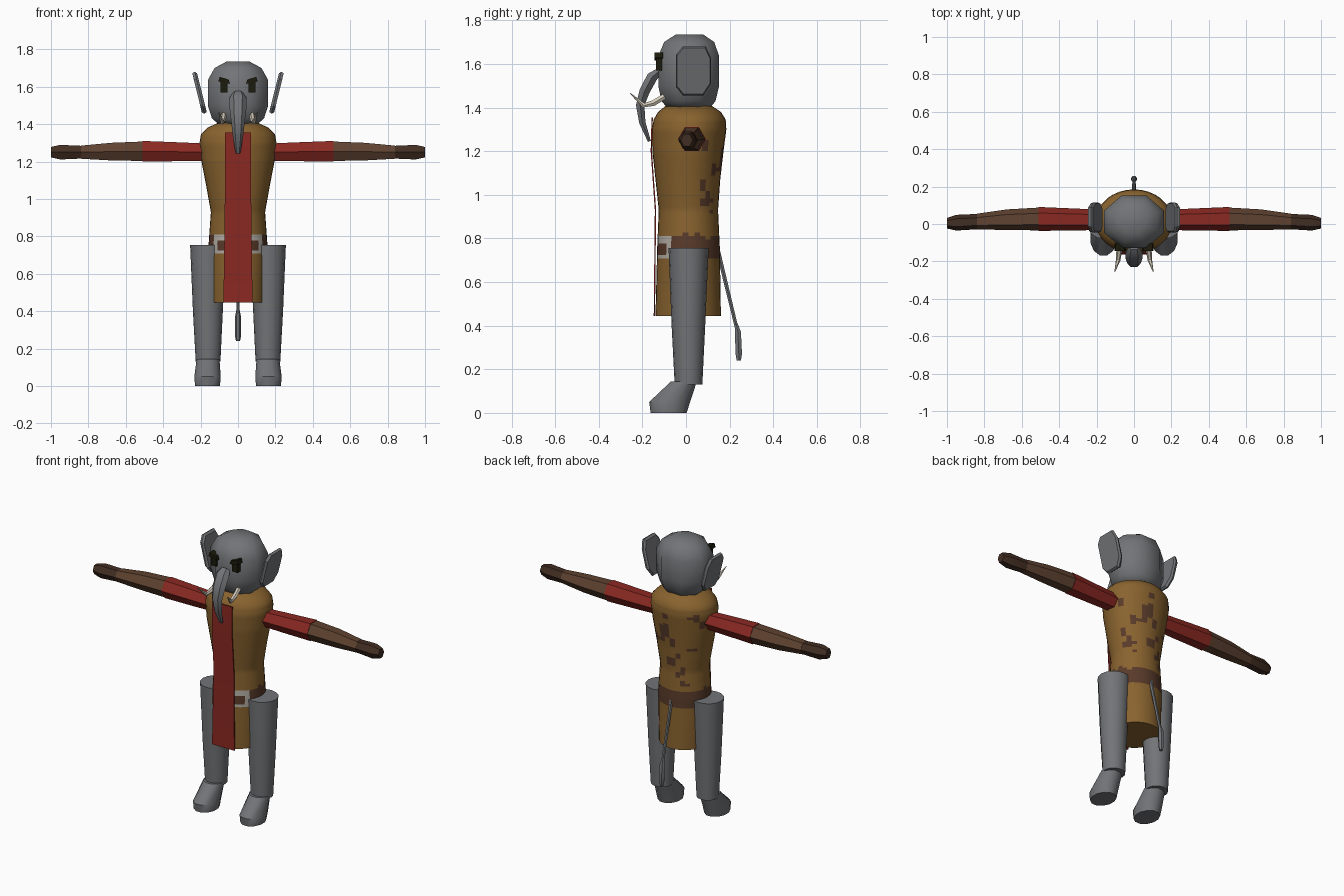
import bpy, bmesh
from math import sin, cos, pi, tau
from mathutils import Vector, noise

cube = bpy.data.objects.get("Cube")
if cube:
    bpy.data.objects.remove(cube)


def material(name, r, g, b):
    m = bpy.data.materials.new(name)
    m.use_nodes = True
    m.diffuse_color = (r, g, b, 1)
    bsdf = m.node_tree.nodes["Principled BSDF"]
    bsdf.inputs["Base Color"].default_value = (r, g, b, 1)
    bsdf.inputs["Roughness"].default_value = 0.9
    return m


GREY = material("grey_skin", .17, .175, .185)
GOLD = material("ochre_cloth", .25, .125, .028)
RED = material("red_cloth", .26, .022, .016)
BROWN = material("brown_sleeve", .115, .055, .03)
DARK = material("dark_glove", .055, .027, .016)
LEATHER = material("belt_leather", .10, .043, .023)
BLACK = material("eye_black", .012, .011, .004)
IVORY = material("tusk_ivory", .66, .6, .5)
METAL = material("buckle_metal", .45, .42, .37)


def finish(name, bm, mats, angle=40):
    bmesh.ops.recalc_face_normals(bm, faces=bm.faces)
    me = bpy.data.meshes.new(name)
    bm.to_mesh(me)
    bm.free()
    ob = bpy.data.objects.new(name, me)
    bpy.context.collection.objects.link(ob)
    for m in mats:
        me.materials.append(m)
    bpy.ops.object.select_all(action='DESELECT')
    ob.select_set(True)
    bpy.context.view_layer.objects.active = ob
    bpy.ops.object.shade_smooth_by_angle(angle=angle * pi / 180)
    return ob


def skin(rings):
    """Closed shell through rings of equal point count."""
    bm = bmesh.new()
    loops = [[bm.verts.new(p) for p in ring] for ring in rings]
    n = len(loops[0])
    for a, b in zip(loops, loops[1:]):
        for i in range(n):
            j = (i + 1) % n
            bm.faces.new((a[i], a[j], b[j], b[i]))
    bm.faces.new(loops[0])
    bm.faces.new(loops[-1])
    return bm


def level(z, rx, y0, y1, n, cx=0, turn=0.0):
    """Horizontal oval ring spanning y0 to y1."""
    cy, ry = (y0 + y1) / 2, (y1 - y0) / 2
    return [Vector((cx + rx * cos(tau * (i + turn) / n), cy + ry * sin(tau * (i + turn) / n), z))
            for i in range(n)]


def tube(name, path, mat, n=6, flat=1.0):
    """Tapered tube; path holds (x, y, z, radius)."""
    pts = [Vector(p[:3]) for p in path]
    rings = []
    for k, p in enumerate(pts):
        d = (pts[min(k + 1, len(pts) - 1)] - pts[max(k - 1, 0)]).normalized()
        u = (Vector((1, 0, 0)) - d * d.x).normalized()
        v = d.cross(u)
        rings.append([p + path[k][3] * (u * cos(tau * i / n) + v * flat * sin(tau * i / n))
                      for i in range(n)])
    return finish(name, skin(rings), [mat])


def prism(name, outline, mat, y0, y1):
    """Front-facing outline in x, z given a depth."""
    return finish(name, skin([[Vector((x, y, z)) for x, z in outline] for y in (y0, y1)]), [mat])


# Tunic: closely spaced rows so belt, buckle and stains can be coloured by face
profile = [(.445, .147, -.14, .16), (.76, .157, -.132, .155), (.93, .145, -.125, .147),
           (1.07, .17, -.14, .157), (1.2, .195, -.154, .172), (1.3, .206, -.157, .185),
           (1.345, .198, -.148, .182), (1.38, .165, -.128, .16), (1.41, .1, -.09, .115)]
rows = []
for a, b in zip(profile, profile[1:]):
    steps = max(1, round((b[0] - a[0]) / .0175))
    for k in range(steps):
        t = k / steps
        rows.append([p + (q - p) * t for p, q in zip(a, b)])
rows.append(profile[-1])
bm = skin([level(*r, 32) for r in rows])
for f in bm.faces:
    c = f.calc_center_median()
    if len(f.verts) > 4:
        continue
    ragged = .02 * noise.noise(c * 25)
    if .705 < c.z + ragged * (c.y > -.08) < .812:
        f.material_index = 1
    if c.y > .06 and .85 < c.z < 1.32 and noise.noise(Vector((c.x * 22, c.y * 9, c.z * 19))) > .27:
        f.material_index = 1
    if c.y < -.05 and abs(c.x) < .128 and .705 < c.z < .803:
        if abs(c.x) > .1 or not .728 < c.z < .785:
            f.material_index = 2
finish("tunic", bm, [GOLD, LEATHER, METAL], 60)

# Tabard hanging over the front
strip = [(1.355, .07, -.158), (1.2, .07, -.162), (.93, .071, -.143), (.445, .078, -.148)]
finish("tabard", skin([[Vector((sx * w, y + dy, z)) for sx, dy in
                        ((-1, 0), (1, 0), (1, .006), (-1, .006))] for z, w, y in strip]), [RED])

# Head
head = [(1.395, .1, -.085, .11), (1.43, .142, -.115, .138), (1.5, .165, -.13, .155),
        (1.635, .165, -.13, .155), (1.7, .128, -.103, .132), (1.735, .062, -.048, .08)]
rings = []
for z, rx, y0, y1 in head:
    grow = (y1 - y0) * .03
    rings.append(level(z, rx * 1.06, y0 - grow, y1 + grow, 8, turn=.5))
finish("head", skin(rings), [GREY], 60)

# Trunk
tube("trunk", [(0, -.125, 1.565, .03), (0, -.155, 1.54, .046), (0, -.19, 1.475, .044),
               (0, -.21, 1.41, .036), (0, -.2, 1.33, .027), (0, -.168, 1.245, .013)],
     GREY, flat=.62)

# Tail and tuft
tube("tail", [(0, .145, .75, .011), (0, .232, .39, .009)], GREY)
tube("tail_tuft", [(0, .23, .41, .008), (0, .238, .37, .016), (0, .242, .27, .017),
                   (0, .242, .24, .011)], GREY)

for side, s in (("left", 1), ("right", -1)):
    # Arm: hexagonal sections along x (x, centre y, half depth, centre z, half height)
    def arm_part(name, sections, mat):
        finish(side + name, skin([[Vector((s * x, cy + hy * cos(tau * i / 6),
                                           cz + hz * sin(tau * i / 6) / sin(pi / 3)))
                                   for i in range(6)] for x, cy, hy, cz, hz in sections]),
               [mat], 25)
    arm_part("_upper_arm", [(.15, .022, .054, 1.25, .045), (.3, .024, .058, 1.252, .05),
                            (.51, .027, .064, 1.255, .055)], RED)
    arm_part("_forearm", [(.505, .027, .061, 1.255, .052), (.68, .023, .055, 1.253, .047),
                          (.84, .013, .042, 1.25, .035)], BROWN)
    arm_part("_hand", [(.835, .013, .041, 1.25, .034), (.95, .007, .042, 1.25, .039),
                       (1.0, .004, .028, 1.25, .028)], DARK)

    # Leg and foot
    finish(side + "_leg", skin([level(.13, .066, -.052, .075, 16, s * .16),
                                level(.4, .08, -.066, .088, 16, s * .161),
                                level(.755, .096, -.08, .104, 16, s * .16)]), [GREY])
    finish(side + "_foot", skin([level(0, .069, -.165, .006, 12, s * .163, .5),
                                 level(.05, .073, -.172, .022, 12, s * .163, .5),
                                 level(.145, .063, -.07, .052, 12, s * .16, .5)]), [GREY])

    # Ear: chamfered plate leaning outward
    shape = [(-.05, .112), (.055, .112), (.08, .06), (.08, -.06),
             (.045, -.112), (-.05, -.112), (-.08, -.075), (-.08, .075)]
    finish(side + "_ear", skin([[Vector((s * (x + .23 * z), .035 + y * k, 1.568 + z * k))
                                 for y, z in shape]
                                for x, k in ((.193, .92), (.205, 1), (.219, .94))]), [GREY], 25)

    # Tusk
    tube(side + "_tusk", [(s * .075, -.1, 1.45, .015), (s * .08, -.15, 1.42, .015),
                          (s * .085, -.195, 1.41, .012), (s * .103, -.255, 1.465, .002)], IVORY)

    # Eye and slanting brow
    prism(side + "_eye", [(s * x, z) for x, z in
                          ((.056, 1.57), (.094, 1.57), (.094, 1.63), (.056, 1.63))],
          BLACK, -.138, -.11)
    prism(side + "_brow", [(s * x, z) for x, z in
                           ((.042, 1.615), (.105, 1.628), (.098, 1.653), (.05, 1.638))],
          BLACK, -.145, -.105)
